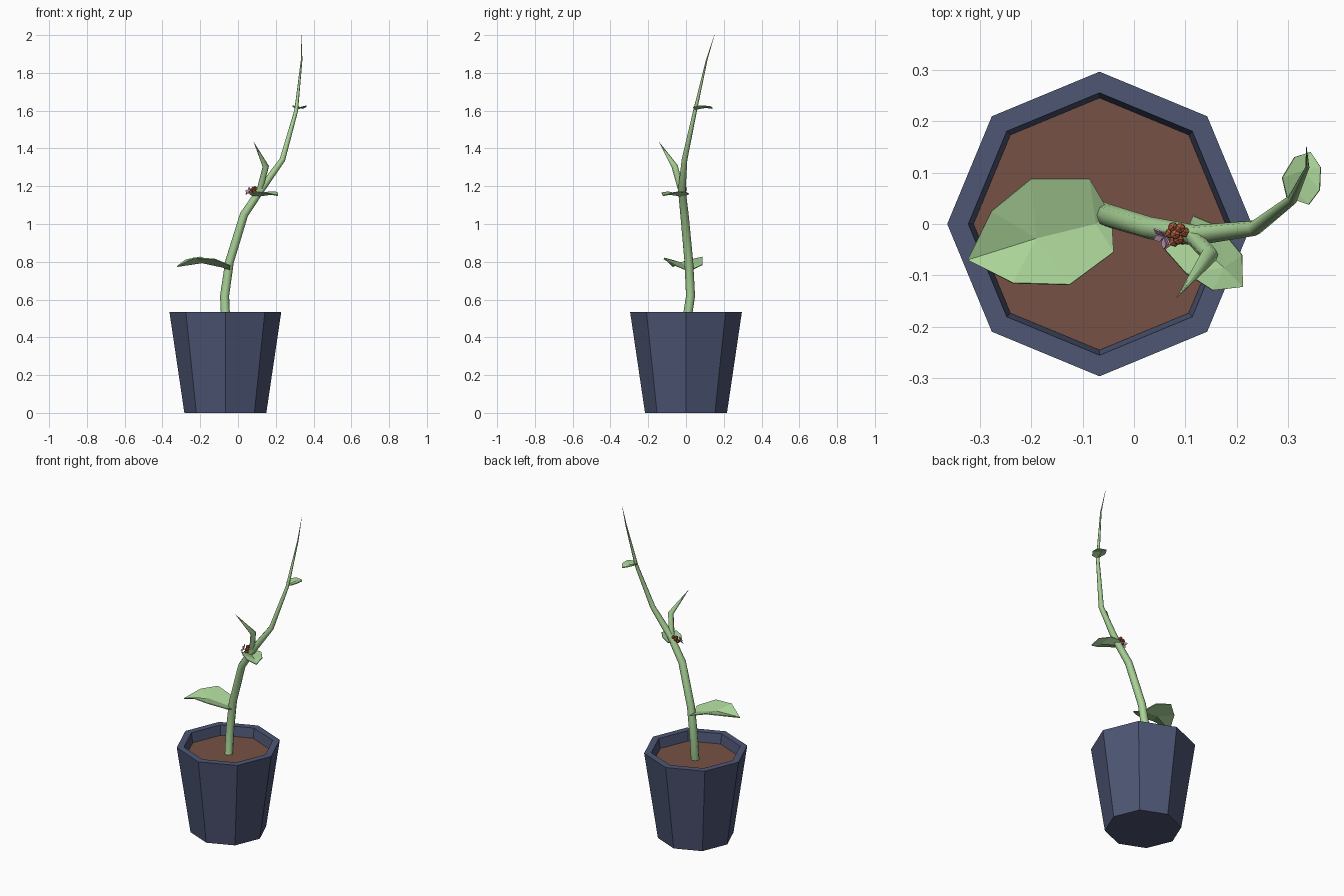
import bpy, bmesh, math
from mathutils import Vector

if "Cube" in bpy.data.objects:
    bpy.data.objects.remove(bpy.data.objects["Cube"])

def material(name, r, g, b):
    m = bpy.data.materials.new(name)
    m.diffuse_color = (r, g, b, 1)
    m.use_nodes = True
    m.node_tree.nodes["Principled BSDF"].inputs["Base Color"].default_value = m.diffuse_color
    return m

POT = material("pot_blue", 0.075, 0.092, 0.175)
SOIL = material("soil_brown", 0.18, 0.082, 0.058)
GREEN = material("plant_green", 0.40, 0.65, 0.31)
BERRY = material("berry_orange", 0.42, 0.11, 0.045)
PINK = material("petal_pink", 0.68, 0.38, 0.60)

def add(name, verts, faces, mat, smooth=False):
    me = bpy.data.meshes.new(name)
    me.from_pydata([tuple(v) for v in verts], [], faces)
    bm = bmesh.new()
    bm.from_mesh(me)
    bmesh.ops.recalc_face_normals(bm, faces=bm.faces)
    bm.to_mesh(me)
    bm.free()
    me.materials.append(mat)
    ob = bpy.data.objects.new(name, me)
    bpy.context.collection.objects.link(ob)
    if smooth:
        bpy.ops.object.select_all(action='DESELECT')
        bpy.context.view_layer.objects.active = ob
        ob.select_set(True)
        bpy.ops.object.shade_smooth_by_angle(angle=math.radians(50))
    return ob

def loft(name, rings, mat, smooth=False):
    """Skin equal-sized rings and cap both ends."""
    n = len(rings[0])
    verts = [v for ring in rings for v in ring]
    faces = [(i*n + j, i*n + (j+1) % n, (i+1)*n + (j+1) % n, (i+1)*n + j)
             for i in range(len(rings) - 1) for j in range(n)]
    faces += [tuple(range(n)), tuple(range(len(verts) - n, len(verts)))]
    return add(name, verts, faces, mat, smooth)

def octagon(r, z, cx=-0.067):
    return [Vector((cx + r*math.cos(a*math.pi/4), r*math.sin(a*math.pi/4), z)) for a in range(8)]

def tube(name, path, n=8):
    """Tapered tube along (x, y, z, radius) points."""
    pts = [Vector(p[:3]) for p in path]
    rings = []
    for i, p in enumerate(pts):
        t = (pts[min(i+1, len(pts)-1)] - pts[max(i-1, 0)]).normalized()
        u = Vector((0, 1, 0)).cross(t).normalized()
        w = t.cross(u)
        rings.append([p + path[i][3]*(u*math.cos(2*math.pi*k/n) + w*math.sin(2*math.pi*k/n))
                      for k in range(n)])
    return loft(name, rings, GREEN, True)

def leaf(name, rib, left, right):
    """Folded leaf: four midrib points, three points on each edge."""
    faces = []
    for s in (4, 7):
        faces += [(0, 1, s), (1, 2, s+1, s), (2, s+2, s+1), (2, 3, s+2)]
    ob = add(name, rib + left + right, faces, GREEN)
    m = ob.modifiers.new("thickness", 'SOLIDIFY')
    m.thickness = 0.005
    m.offset = 0

# Pot with hollow rim, and soil
loft("pot", [octagon(0.217, 0), octagon(0.296, 0.535), octagon(0.255, 0.535),
             octagon(0.244, 0.465)], POT)
loft("soil", [octagon(0.243, 0.46), octagon(0.245, 0.475)], SOIL)

# Main stem and side shoot
tube("stem", [(-0.064, 0, 0.46, .024), (-0.071, 0.024, 0.62, .024), (-0.045, 0.015, 0.80, .023),
              (0.032, -0.008, 1.05, .022), (0.12, -0.022, 1.18, .020), (0.235, -0.008, 1.34, .015),
              (0.308, 0.048, 1.60, .010), (0.337, 0.11, 1.87, .004), (0.335, 0.15, 2.0, .0005)])
tube("side_shoot", [(0.11, -0.02, 1.16, .016), (0.147, -0.06, 1.305, .017),
                    (0.083, -0.143, 1.435, .0005)])

# Leaves
leaf("large_leaf",
     [(-0.045, 0.015, 0.75), (-0.075, 0.0, 0.77), (-0.19, -0.028, 0.795), (-0.323, -0.07, 0.775)],
     [(-0.087, 0.088, 0.785), (-0.20, 0.088, 0.825), (-0.277, 0.025, 0.81)],
     [(-0.04, -0.055, 0.78), (-0.125, -0.118, 0.815), (-0.235, -0.115, 0.82)])
leaf("middle_leaf",
     [(0.10, -0.02, 1.145), (0.125, -0.04, 1.15), (0.175, -0.085, 1.157), (0.212, -0.122, 1.15)],
     [(0.115, 0.016, 1.16), (0.165, -0.005, 1.17), (0.21, -0.06, 1.168)],
     [(0.06, -0.05, 1.16), (0.10, -0.095, 1.17), (0.153, -0.129, 1.165)])
leaf("small_leaf",
     [(0.31, 0.048, 1.605), (0.317, 0.065, 1.61), (0.33, 0.105, 1.617), (0.343, 0.14, 1.612)],
     [(0.297, 0.052, 1.618), (0.288, 0.09, 1.625), (0.312, 0.13, 1.622)],
     [(0.34, 0.038, 1.618), (0.361, 0.066, 1.625), (0.363, 0.11, 1.622)])

# Berry cluster
for i, c in enumerate([(0.076, -0.006, 1.180), (0.090, -0.008, 1.190), (0.099, -0.016, 1.185),
                       (0.086, -0.030, 1.175), (0.080, -0.020, 1.188), (0.095, -0.030, 1.165),
                       (0.070, -0.018, 1.165), (0.078, -0.034, 1.158)]):
    bpy.ops.mesh.primitive_ico_sphere_add(subdivisions=1, radius=0.011, location=c)
    bpy.context.object.name = f"berry_{i+1}"
    bpy.context.object.data.materials.append(BERRY)

# Five-petal flower facing front left
c = Vector((0.058, -0.025, 1.172))
axis = Vector((-0.7, -0.5, 0.5)).normalized()
u = axis.cross(Vector((0, 0, 1))).normalized()
w = axis.cross(u)
verts, faces = [], []
for k in range(5):
    def ray(turn, r, lift):
        a = 2*math.pi*k/5 + turn
        return c + r*(u*math.cos(a) + w*math.sin(a)) + axis*lift
    b = len(verts)
    verts += [c, ray(-0.5, 0.016, 0.006), ray(0, 0.024, 0.009), ray(0.5, 0.016, 0.006)]
    faces.append((b, b+1, b+2, b+3))
flower = add("flower_petals", verts, faces, PINK)
flower.modifiers.new("thickness", 'SOLIDIFY').thickness = 0.003
